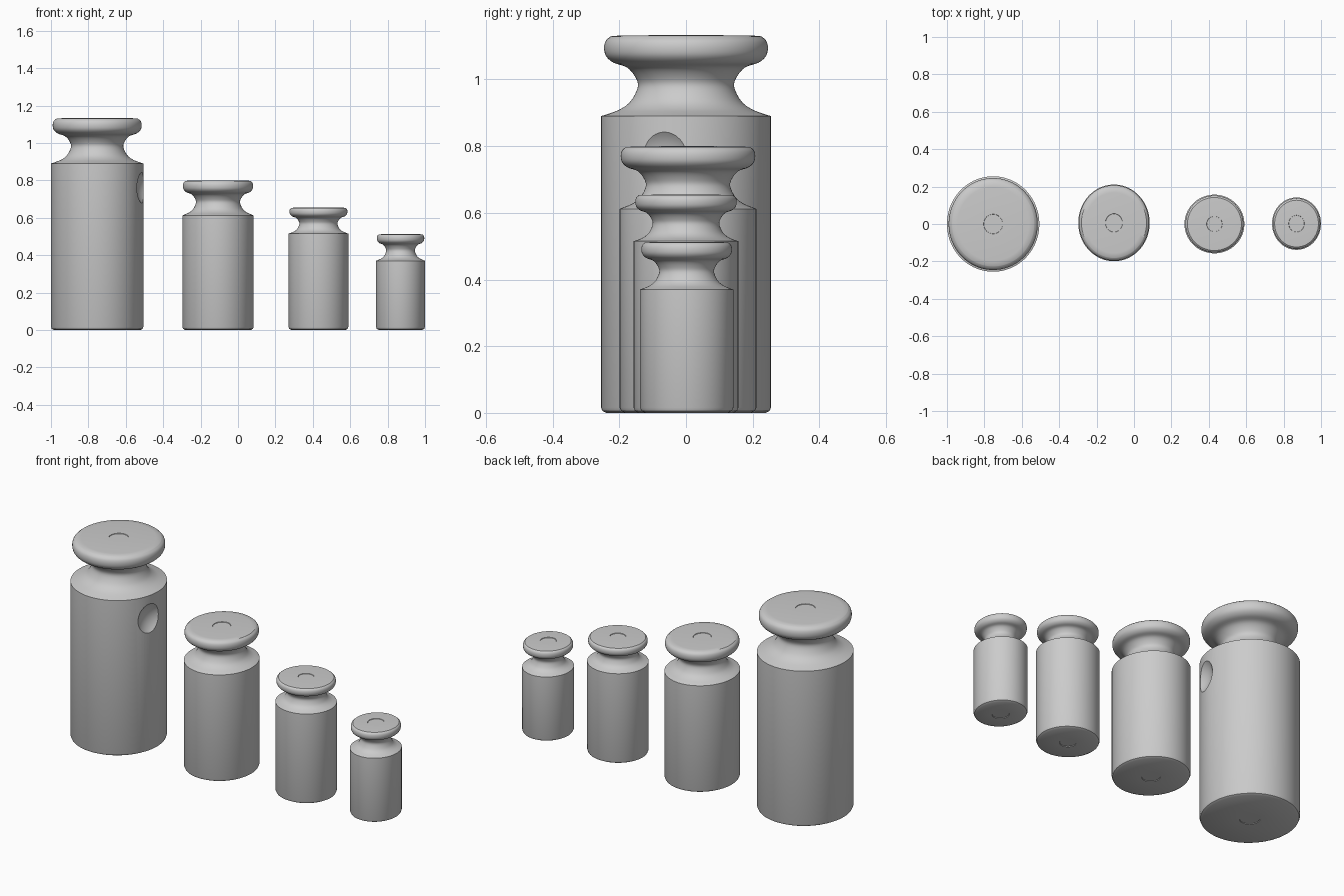
import bpy, bmesh, math
from mathutils import Vector

if "Cube" in bpy.data.objects:
    bpy.data.objects.remove(bpy.data.objects["Cube"])

SEG = 96

# Neck and knob curve: (radius share, height share above the shoulder)
# radius share: 0 = neck radius, 1 = knob radius
CURVE = [(0.86, 0.03), (0.50, 0.09), (0.20, 0.19), (0.0, 0.36), (0.07, 0.48),
         (0.32, 0.60), (0.72, 0.66), (0.94, 0.74), (1.0, 0.84), (0.95, 0.93), (0.80, 0.985)]


def smooth_path(pts, steps=4):
    out = []
    p = [Vector(q) for q in pts]
    for i in range(len(p) - 1):
        a, b, c, d = p[max(i - 1, 0)], p[i], p[i + 1], p[min(i + 2, len(p) - 1)]
        for k in range(steps):
            t = k / steps
            out.append(0.5 * (2 * b + (c - a) * t + (2 * a - 5 * b + 4 * c - d) * t ** 2
                              + (3 * b - a - 3 * c + d) * t ** 3))
    out.append(p[-1])
    return [tuple(v) for v in out]


def lathe(name, profile, loc, stretch):
    bm = bmesh.new()
    rings = []
    for r, z in profile:
        rings.append([bm.verts.new((r * math.cos(2 * math.pi * i / SEG),
                                    r * stretch * math.sin(2 * math.pi * i / SEG), z))
                      for i in range(SEG)])
    for a, b in zip(rings, rings[1:]):
        for i in range(SEG):
            j = (i + 1) % SEG
            bm.faces.new((a[i], a[j], b[j], b[i]))
    bm.faces.new(list(reversed(rings[0])))
    bm.faces.new(rings[-1])
    me = bpy.data.meshes.new(name)
    bm.to_mesh(me)
    bm.free()
    ob = bpy.data.objects.new(name, me)
    ob.location = loc
    bpy.context.collection.objects.link(ob)
    return ob


def weight(name, x, y, rx, ry, shoulder, top, knob, neck, mark):
    h = top - shoulder
    upper = [(neck + s * (knob - neck), shoulder + t * h) for s, t in CURVE]
    profile = [(mark, 0.003), (mark + 0.001, 0.0), (rx - 0.015, 0.0), (rx - 0.004, 0.006),
               (rx, 0.016), (rx, shoulder)]
    profile += smooth_path(upper)
    # nearly flat top with a small round mark in the middle
    profile += [(knob * 0.8, top - 0.001), (mark + 0.001, top), (mark, top - 0.003)]
    return lathe(name, profile, (x, y, 0), ry / rx)


def activate(ob):
    bpy.ops.object.select_all(action='DESELECT')
    ob.select_set(True)
    bpy.context.view_layer.objects.active = ob


weights = [
    weight("largest_weight", -0.753, 0.0, 0.247, 0.255, 0.89, 1.133, 0.238, 0.140, 0.050),
    weight("large_weight", -0.107, 0.006, 0.191, 0.205, 0.612, 0.80, 0.188, 0.118, 0.045),
    weight("medium_weight", 0.430, 0.0, 0.160, 0.157, 0.515, 0.655, 0.155, 0.102, 0.041),
    weight("small_weight", 0.869, 0.002, 0.131, 0.140, 0.370, 0.513, 0.127, 0.077, 0.041),
]

# Round dimple in the side of the largest weight
ang = math.radians(-15)
bpy.ops.mesh.primitive_uv_sphere_add(
    segments=64, ring_count=32, radius=0.13,
    location=(-0.753 + 0.348 * math.cos(ang), 0.348 * math.sin(ang), 0.76))
cutter = bpy.context.object
cutter.name = "dimple_cutter"
cutter.hide_render = True
activate(weights[0])
mod = weights[0].modifiers.new("dimple", 'BOOLEAN')
mod.operation = 'DIFFERENCE'
mod.solver = 'EXACT'
mod.object = cutter
bpy.ops.object.modifier_apply(modifier=mod.name)
bpy.data.objects.remove(cutter, do_unlink=True)

for ob in weights:
    activate(ob)
    bpy.ops.object.shade_smooth_by_angle(angle=math.radians(35))
